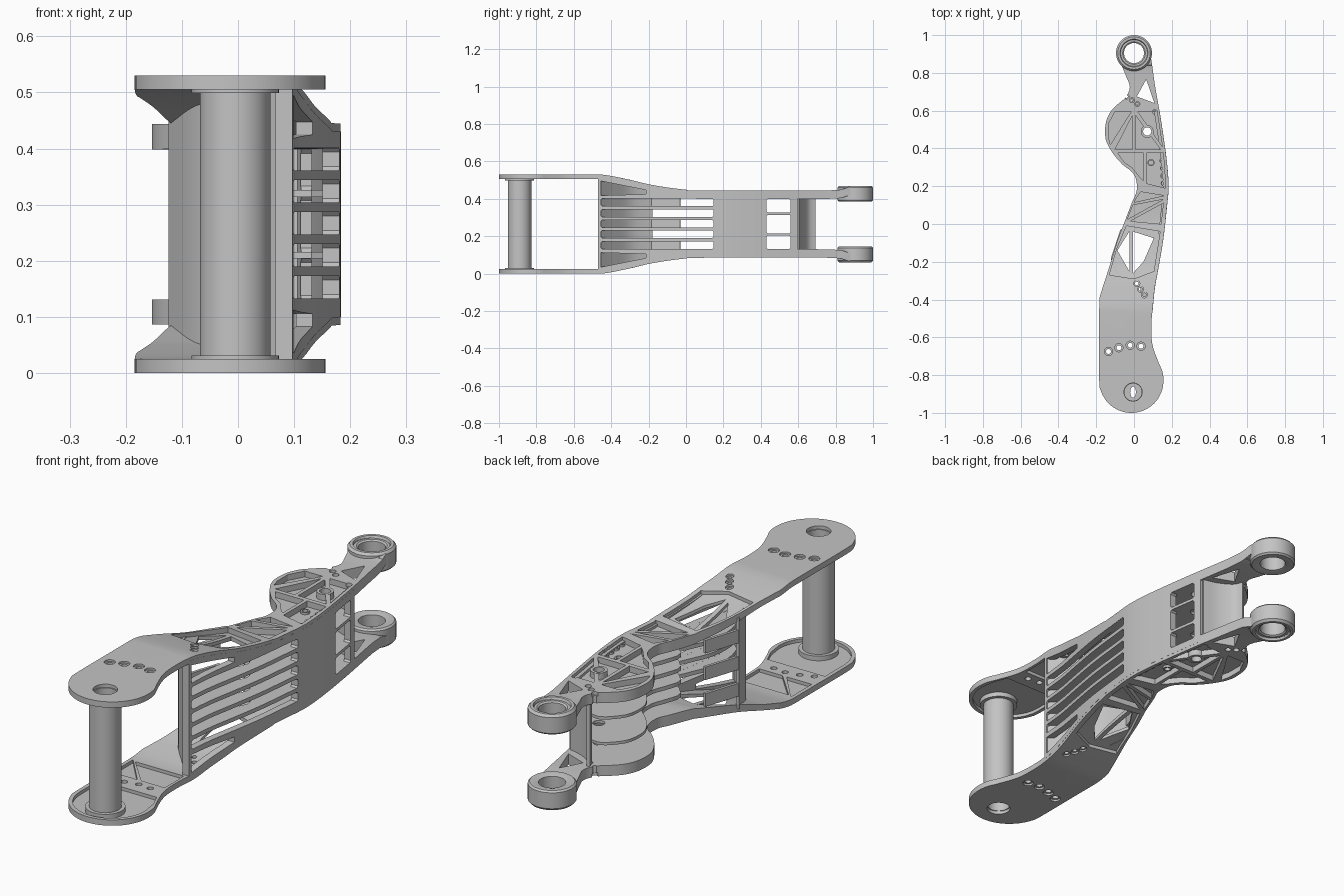
import bpy, bmesh, math
from mathutils import Vector

cube = bpy.data.objects.get("Cube")
if cube:
    bpy.data.objects.remove(cube)

mat = bpy.data.materials.new("light grey metal")
mat.use_nodes = True
GREY = (0.55, 0.55, 0.55, 1)
mat.diffuse_color = GREY
mat.node_tree.nodes["Principled BSDF"].inputs["Base Color"].default_value = GREY
H = 0.53  # overall height; the arm mirrors about H / 2


def smooth(pts, n=4, closed=True):
    """Catmull-Rom points through a control list."""
    out, k = [], len(pts)
    at = lambda i: Vector(pts[i % k] if closed else pts[max(0, min(k - 1, i))])
    for i in range(k if closed else k - 1):
        a, b, c, d = (at(i + j) for j in (-1, 0, 1, 2))
        for s in range(n):
            t = s / n
            out.append(tuple(0.5 * (2 * b + (c - a) * t + (2 * a - 5 * b + 4 * c - d) * t * t
                                    + (3 * b - a - 3 * c + d) * t ** 3)))
    return out if closed else out + [tuple(pts[-1])]


def interp(pts, t):
    if t <= pts[0][0]:
        return pts[0][1]
    for (a, u), (b, v) in zip(pts, pts[1:]):
        if t <= b:
            return u + (v - u) * (t - a) / (b - a)
    return pts[-1][1]


def circle(x, y, r, n=24, ry=None):
    return [(x + r * math.cos(2 * math.pi * i / n), y + (ry or r) * math.sin(2 * math.pi * i / n)) for i in range(n)]


def solid(items, axis="z"):
    """Extrude polygons between two levels, along z or along x."""
    bm = bmesh.new()
    put = (lambda p, h: (p[0], p[1], h)) if axis == "z" else (lambda p, h: (h, p[0], p[1]))
    for poly, lo, hi in items:
        a = [bm.verts.new(put(p, lo)) for p in poly]
        b = [bm.verts.new(put(p, hi)) for p in poly]
        bm.faces.new(a)
        bm.faces.new(b)
        for i in range(len(poly)):
            j = (i + 1) % len(poly)
            bm.faces.new((a[i], a[j], b[j], b[i]))
    bmesh.ops.recalc_face_normals(bm, faces=bm.faces[:])
    return bm


def temp(bm):
    me = bpy.data.meshes.new("temp")
    bm.to_mesh(me)
    bm.free()
    ob = bpy.data.objects.new("temp", me)
    ob.hide_render = True
    bpy.context.collection.objects.link(ob)
    return ob


def cut(bm, *cutters):
    """Subtract each cutter in turn and return the result."""
    base, tools = temp(bm), [temp(c) for c in cutters]
    for c in tools:
        m = base.modifiers.new("cut", "BOOLEAN")
        m.operation, m.solver, m.object = "DIFFERENCE", "EXACT", c
    dg = bpy.context.evaluated_depsgraph_get()
    res = bmesh.new()
    res.from_mesh(base.evaluated_get(dg).to_mesh())
    for o in [base] + tools:
        bpy.data.objects.remove(o)
    return res


def slice_y(bm, ys):
    for y in ys:
        bmesh.ops.bisect_plane(bm, geom=bm.verts[:] + bm.edges[:] + bm.faces[:], dist=1e-5,
                               plane_co=(0, y, 0), plane_no=(0, 1, 0))
    bmesh.ops.triangulate(bm, faces=[f for f in bm.faces if len(f.verts) > 4])


def finish(name, bm, flip=False):
    me = bpy.data.meshes.new(name)
    work = bm.copy()
    if flip:
        for v in work.verts:
            v.co.z = H - v.co.z
        bmesh.ops.reverse_faces(work, faces=work.faces[:])
    work.to_mesh(me)
    work.free()
    me.materials.append(mat)
    ob = bpy.data.objects.new(name, me)
    bpy.context.collection.objects.link(ob)
    bpy.ops.object.select_all(action="DESELECT")
    ob.select_set(True)
    bpy.context.view_layer.objects.active = ob
    bpy.ops.object.shade_smooth_by_angle(angle=math.radians(28))


def both(name, bm):
    finish("upper_" + name, bm)
    finish("lower_" + name, bm, True)


# Plan outline of the arm and height of its outer face along y
right = [(0.085, 0.90), (0.11, 0.74), (0.142, 0.555), (0.172, 0.345), (0.183, 0.2), (0.173, 0.08),
         (0.155, -0.08), (0.128, -0.24), (0.11, -0.34), (0.1, -0.44), (0.092, -0.53), (0.097, -0.635),
         (0.127, -0.725), (0.15, -0.78)]
nose = [(-0.014 + 0.17 * math.cos(a), -0.83 + 0.17 * math.sin(a)) for a in (-math.pi * i / 10 for i in range(11))]
left = [(-0.184, -0.6), (-0.183, -0.41), (-0.172, -0.355), (-0.143, -0.265), (-0.11, -0.16), (-0.085, -0.08),
        (-0.048, 0.016), (-0.01, 0.116), (0.014, 0.175), (0.01, 0.24), (-0.016, 0.28), (-0.063, 0.317),
        (-0.116, 0.38), (-0.15, 0.45), (-0.15, 0.53), (-0.127, 0.59), (-0.085, 0.635), (-0.045, 0.67),
        (-0.022, 0.725), (-0.045, 0.79), (-0.075, 0.88), (-0.045, 0.96), (0.045, 0.96)]
outline = smooth(right + nose + left)
edge = sorted((y, x) for x, y in outline[:len(right) * 4 - 3])
crown = smooth([(-0.47, 0.53), (-0.42, 0.526), (-0.3, 0.502), (-0.2, 0.478), (-0.1, 0.461), (0.0, 0.449),
                (0.08, 0.445), (0.76, 0.445), (0.84, 0.462)], 4, False)
top = lambda y: interp(crown, y)
thick = [(-0.3, 1), (0.05, 1.8)]
BENDS = [-0.47 + 0.03 * i for i in range(20)] + [0.76, 0.78, 0.8, 0.82, 0.84]


def bend(bm):
    slice_y(bm, BENDS)
    for v in bm.verts:
        v.co.z = top(v.co.y) + v.co.z * interp(thick, v.co.y)
    return bm


# Side plates with triangular pockets, windows and bolt holes
outer = [
    [(-0.125, 0.42), (-0.015, 0.595), (-0.10, 0.595), (-0.135, 0.53), (-0.135, 0.46)],
    [(-0.10, 0.395), (-0.008, 0.395), (-0.008, 0.575)],
    [(0.008, 0.395), (0.14, 0.395), (0.008, 0.575)],
    [(0.02, 0.595), (0.15, 0.41), (0.122, 0.595)],
    [(-0.085, 0.375), (0.05, 0.375), (0.05, 0.23), (0.03, 0.25), (-0.01, 0.3), (-0.05, 0.325)],
    [(0.065, 0.375), (0.155, 0.375), (0.168, 0.19), (0.065, 0.215)],
    [(0.035, 0.17), (0.158, 0.15), (0.0, 0.115)],
    [(-0.005, 0.10), (0.155, 0.13), (-0.035, 0.025)],
    [(0.155, 0.11), (0.143, 0.0), (-0.02, 0.015)],
    [(-0.04, -0.01), (0.138, -0.04), (0.105, -0.25), (0.0, -0.29), (-0.13, -0.27), (-0.09, -0.13)]]
inner = [
    [(-0.168, -0.70)] + [(-0.014 - 0.154 * math.cos(a), -0.83 - 0.154 * math.sin(a))
                         for a in (math.pi * i / 16 for i in range(17))] + [(0.13, -0.76), (0.105, -0.70)],
    [(-0.168, -0.61), (-0.168, -0.47), (-0.05, -0.61)],
    [(-0.03, -0.61), (0.08, -0.61), (0.08, -0.48), (-0.15, -0.48)]]
bolts = [(-0.135, -0.675, 0.022), (-0.08, -0.655, 0.022), (-0.02, -0.642, 0.022), (0.037, -0.647, 0.022),
         (0.015, -0.315, 0.016), (0.035, -0.345, 0.016), (0.055, -0.375, 0.016), (-0.04, 0.675, 0.013),
         (-0.01, 0.655, 0.013), (0.018, 0.635, 0.013), (0.11, 0.59, 0.015)]
bosses = [(0.07, 0.49, 0.022), (0.09, 0.325, 0.012), (0.15, 0.335, 0.01), (0.153, 0.295, 0.01),
          (0.155, 0.255, 0.01), (0.157, 0.215, 0.01)]
windows = [[(-0.088, -0.14), (-0.025, -0.04), (-0.025, -0.25)],
           [(-0.005, -0.04), (0.105, -0.075), (0.05, -0.2), (-0.005, -0.26)],
           [(0.015, 0.675), (0.065, 0.765), (0.108, 0.64)],
           circle(-0.005, -0.89, 0.048, 32), circle(0, 0.905, 0.07, 32)]
holes = windows + [circle(x, y, r * 0.6, 16) for x, y, r in bolts] + [circle(*b, 16) for b in bosses]
plate = cut(solid([(outline, -0.025, 0)]),
            solid([(p, -0.014, 0.02) for p in outer]),
            solid([(p, -0.05, -0.011) for p in inner]),
            solid([(circle(*b, 20), -0.008, 0.02) for b in bolts]),
            solid([(p, -0.06, 0.06) for p in holes]))
both("plate", bend(plate))

# Collars around the bolts that sit in pockets; the first is full height
for i, (x, y, r) in enumerate(bosses):
    both("collar_%d" % i, bend(cut(solid([(circle(x, y, r * 1.55), -0.0245, -0.009 if i else 0.0005)]),
                                   solid([(circle(x, y, r, 16), -0.06, 0.06)]))))

# Bearing lugs at the rear, turned from a profile
ring = [(0.053, 0.39), (0.072, 0.385), (0.088, 0.385), (0.095, 0.392), (0.095, 0.46), (0.086, 0.47),
        (0.074, 0.47), (0.07, 0.46), (0.06, 0.46), (0.053, 0.455)]
bm = bmesh.new()
N = 48
rows = [[bm.verts.new((r * c, 0.905 + r * s, z)) for r, z in ring]
        for c, s in ((math.cos(2 * math.pi * i / N), math.sin(2 * math.pi * i / N)) for i in range(N))]
for i in range(N):
    a, b = rows[i], rows[(i + 1) % N]
    for j in range(len(ring)):
        k = (j + 1) % len(ring)
        bm.faces.new((a[j], b[j], b[k], a[k]))
bmesh.ops.recalc_face_normals(bm, faces=bm.faces[:])
both("bearing_lug", bm)

# Front column with end flanges, deep end bores and a slot through the middle
bore = circle(-0.005, -0.89, 0.046, 32)
finish("front_column", cut(solid([(circle(-0.005, -0.89, 0.063, 48), 0.015, H - 0.015)]),
                           solid([(bore, -0.1, 0.13), (bore, H - 0.13, 0.7)]),
                           solid([(circle(-0.005, -0.89, 0.015, 16, 0.03), -0.1, 0.7)])))
both("column_flange", cut(solid([(circle(-0.005, -0.89, 0.078, 48), 0.499, 0.52)]),
                          solid([(circle(-0.005, -0.89, 0.05, 32), 0.4, 0.6)])))

# Side wall: slots, corner openings and windows cut in the yz plane
ys = [-0.47 + 0.0355 * i for i in range(31)]
rim = [(y, top(y) - 0.014) for y in ys]


def slot(y0, y1, z, h=0.02, c=0.007):
    return [(y0 + c, z - h), (y1 - c, z - h), (y1, z - h + c), (y1, z + h - c),
            (y1 - c, z + h), (y0 + c, z + h), (y0, z + h - c), (y0, z - h + c)]


levels = [0.153, 0.21, 0.267, 0.324, 0.381]
corner = [(-0.455, 0.418), (-0.215, 0.425), (-0.215, 0.447), (-0.455, 0.495)]
openings = [slot(-0.455, 0.148, z) for z in levels] + [corner, [(y, H - z) for y, z in corner]]
openings += [slot(0.43, 0.56, z, h) for z, h in ((0.1675, 0.036), (0.265, 0.049), (0.3625, 0.036))]
wall = cut(solid([(rim + [(y, H - z) for y, z in reversed(rim)], -0.03, 0)], "x"),
           solid([(p, -0.1, 0.1) for p in openings], "x"))
slice_y(wall, ys[1:-1])
for v in wall.verts:
    v.co.x += interp(edge, v.co.y) + 0.0005
finish("side_wall", wall)

# Horizontal fins between the slots, widening to fill the waist
fin_inner = smooth([(0.07, -0.455), (0.035, -0.36), (0.04, -0.24), (0.085, -0.13), (0.1, -0.06), (0.0, 0.035),
                    (0.012, 0.115), (0.035, 0.18), (0.03, 0.25), (0.0, 0.3)], 3, False)
fin_outer = [(interp(edge, y) - 0.004, y) for y in (0.3, 0.2, 0.1, 0.0, -0.1, -0.2, -0.3, -0.4, -0.455)]
for i in range(4):
    mid = (levels[i] + levels[i + 1]) / 2
    finish("slot_fin_%d" % i, solid([(fin_inner + fin_outer, mid - 0.0083, mid + 0.0083)]))


def ribbon(path, t):
    a, b = [], []
    for i, p in enumerate(path):
        d = Vector(path[min(i + 1, len(path) - 1)]) - Vector(path[max(i - 1, 0)])
        n = Vector((-d.y, d.x)).normalized() * t / 2
        a.append(tuple(Vector(p) + n))
        b.append(tuple(Vector(p) - n))
    return a + b[::-1]


# Diagonal front web, its ends following the slope of the plates
front = smooth([(0.092, -0.463), (0.01, -0.385), (-0.07, -0.295), (-0.118, -0.18)], 5, False)
web = solid([(ribbon(front, 0.012), 0, 1)])
for v in web.verts:
    z = top(v.co.y) - 0.015
    v.co.z = z if v.co.z > 0.5 else H - z
finish("front_web", web)

# Three straps carrying the front web on along the right side
strap = ribbon([(-0.117, -0.185), (-0.093, -0.11), (-0.066, -0.03)], 0.012)
for i in (0, 2, 4):
    finish("side_strap_%d" % i, solid([(strap, levels[i] - 0.028, levels[i] + 0.028)]))

# Upright web closing the rear opening
back = smooth([(0.125, 0.598), (0.06, 0.615), (0.0, 0.65), (-0.02, 0.69)], 4, False)
finish("rear_web", solid([(ribbon(back, 0.014), 0.11, H - 0.11)]))

# Horizontal shelves inside the belly
shelf = smooth([(0.165, 0.2), (0.045, 0.2), (0.035, 0.25), (0.0, 0.3), (-0.05, 0.345), (-0.098, 0.405), (-0.12, 0.46),
                (-0.118, 0.53), (-0.095, 0.58), (-0.03, 0.635), (0.06, 0.61), (0.125, 0.59), (0.15, 0.42)], 3)
both("shelf", cut(solid([(shelf, 0.314, 0.326)]), solid([(circle(0.07, 0.49, 0.024), 0.2, 0.4)])))
